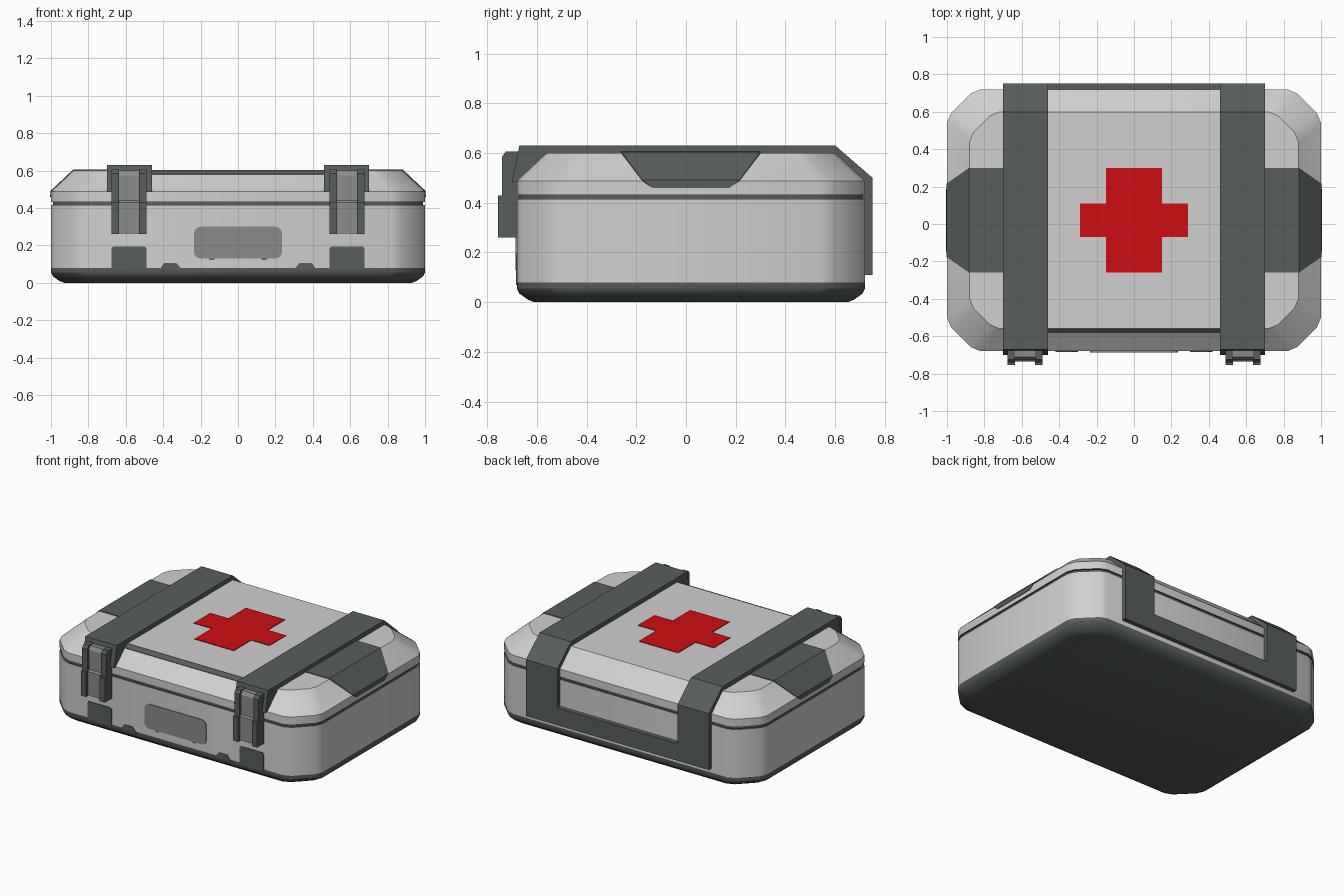
import bpy, bmesh, math

if "Cube" in bpy.data.objects:
    bpy.data.objects.remove(bpy.data.objects["Cube"])

CY = 0.02                      # body centre in y


def material(name, rgb):
    m = bpy.data.materials.new(name)
    m.diffuse_color = (*rgb, 1)
    m.use_nodes = True
    m.node_tree.nodes["Principled BSDF"].inputs["Base Color"].default_value = m.diffuse_color
    return m


SHELL = material("light grey shell", (0.63, 0.63, 0.63))
DARK = material("dark grey trim", (0.095, 0.11, 0.11))
MID = material("mid grey plate", (0.25, 0.265, 0.26))
RED = material("red", (0.62, 0.004, 0.005))


def make(name, bm, *mats):
    bmesh.ops.recalc_face_normals(bm, faces=bm.faces)
    me = bpy.data.meshes.new(name)
    bm.to_mesh(me)
    bm.free()
    for m in mats:
        me.materials.append(m)
    ob = bpy.data.objects.new(name, me)
    bpy.context.collection.objects.link(ob)
    return ob


def prism(name, axis, pts, lo, hi, mat):
    """Extrude a 2D outline along an axis: x takes (y,z), y takes (x,z), z takes (x,y)."""
    put = {'x': lambda p, t: (t, p[0], p[1]),
           'y': lambda p, t: (p[0], t, p[1]),
           'z': lambda p, t: (p[0], p[1], t)}[axis]
    bm = bmesh.new()
    a = [bm.verts.new(put(p, lo)) for p in pts]
    b = [bm.verts.new(put(p, hi)) for p in pts]
    bm.faces.new(a)
    bm.faces.new(b)
    n = len(pts)
    for i in range(n):
        bm.faces.new((a[i], a[(i + 1) % n], b[(i + 1) % n], b[i]))
    return make(name, bm, mat)


def rect(x0, x1, z0, z1):
    return [(x0, z0), (x1, z0), (x1, z1), (x0, z1)]


def rounded(x0, x1, z0, z1, r, n=4):
    pts = []
    for cx, cz, s in ((x1 - r, z1 - r, 0), (x0 + r, z1 - r, 1),
                      (x0 + r, z0 + r, 2), (x1 - r, z0 + r, 3)):
        for i in range(n + 1):
            a = math.pi / 2 * (s + i / n)
            pts.append((cx + r * math.cos(a), cz + r * math.sin(a)))
    return pts


def plan(inset):
    """Chamfered rectangle with slightly softened corners."""
    a, b, c = 1 - inset, 0.70 - inset, 0.15 - 0.15 * inset
    octo = [(a, -b + c), (a, b - c), (a - c, b), (-a + c, b),
            (-a, b - c), (-a, -b + c), (-a + c, -b), (a - c, -b)]
    out = []
    for i, p in enumerate(octo):
        for q in (octo[i - 1], octo[(i + 1) % 8]):
            d = math.dist(p, q)
            out.append((p[0] + (q[0] - p[0]) * 0.03 / d, p[1] + (q[1] - p[1]) * 0.03 / d + CY))
    return out


# Case body: stacked rings, dark base and dark lid seam by height
rings = [(0.07, 0), (0.045, 0.01), (0.01, 0.035), (0, 0.055), (0, 0.08), (0, 0.415),
         (0.01, 0.415), (0.01, 0.432), (0, 0.432), (0, 0.487), (0.12, 0.60)]
bm = bmesh.new()
loops = [[bm.verts.new((x, y, z)) for x, y in plan(i)] for i, z in rings]
bm.faces.new(loops[0])
bm.faces.new(loops[-1])
for lo, hi in zip(loops, loops[1:]):
    for k in range(16):
        bm.faces.new((lo[k], lo[(k + 1) % 16], hi[(k + 1) % 16], hi[k]))
for f in bm.faces:
    z = f.calc_center_median().z
    f.material_index = 1 if z < 0.08 or 0.414 < z < 0.433 else 0
body = make("case_body", bm, SHELL, DARK)
bpy.context.view_layer.objects.active = body
body.select_set(True)
bpy.ops.object.shade_smooth_by_angle(angle=math.radians(30))
body.select_set(False)

# Red cross on the lid
cross = [(-.15, -.26), (.15, -.26), (.15, -.07), (.29, -.07), (.29, .11), (.15, .11),
         (.15, .30), (-.15, .30), (-.15, .11), (-.29, .11), (-.29, -.07), (-.15, -.07)]
prism("lid_cross", 'z', cross, 0.598, 0.604, RED)

# Dark line along the front edge of the lid
prism("lid_front_line", 'x', [(-.558, .604), (-.582, .582), (-.582, .574), (-.558, .596)],
      -0.46, 0.46, DARK)

# Rear bar joining the straps
prism("rear_bar", 'y', rect(-0.47, 0.47, 0.11, 0.23), 0.70, 0.75, DARK)

# Mid grey front plate with two small tabs below
prism("front_plate", 'y', rounded(-.235, .235, .13, .30, .035), -0.686, -0.67, MID)

strap = [(-.70, .485), (-.67, .63), (.60, .63), (.75, .50), (.75, .11), (.70, .11),
         (.70, .46), (.58, .57), (-.55, .57), (-.66, .485)]
rail = [(-.66, .26), (-.755, .26), (-.755, .43), (-.74, .43), (-.74, .585), (-.725, .605),
        (-.66, .605)]
lever = [(-.66, .265), (-.735, .265), (-.735, .43), (-.725, .44), (-.725, .575), (-.71, .60),
         (-.66, .60)]

for s, side in ((-1, "left"), (1, "right")):
    def span(name, pts, x0, x1, mat):
        prism(f"{side}_{name}", 'x', pts, s * x0, s * x1, mat)

    def patch(name, pts):
        prism(f"{side}_{name}", 'y', [(s * x, z) for x, z in pts], -0.684, -0.67, DARK)

    # Strap and front latch
    span("strap", strap, 0.46, 0.70, DARK)
    span("latch_inner_rail", rail, 0.49, 0.53, DARK)
    span("latch_outer_rail", rail, 0.635, 0.675, DARK)
    span("latch_lever", lever, 0.53, 0.635, MID)

    # Dark patches rising from the base on the front
    patch("front_foot", [(.49, .07), (.675, .07), (.675, .185), (.665, .195), (.50, .195),
                         (.49, .185)])
    patch("front_small_foot", [(.30, .07), (.42, .07), (.395, .107), (.33, .107)])
    patch("plate_tab", [(.12, .131), (.16, .131), (.15, .121), (.13, .121)])

    # Dark end panel folded over the lid edge: rows of (x, z, half width)
    bm = bmesh.new()
    rows = [[bm.verts.new((s * x, CY + e * w, z)) for e in (-1, 1)]
            for x, z, w in ((.69, .602, .28), (.881, .602, .28), (1.001, .489, .195),
                            (1.001, .46, .155))]
    for a, b in zip(rows, rows[1:]):
        bm.faces.new((a[0], a[1], b[1], b[0]))
    panel = make(f"{side}_end_panel", bm, DARK)
    mod = panel.modifiers.new("thickness", 'SOLIDIFY')
    mod.thickness, mod.offset = 0.006, 0
